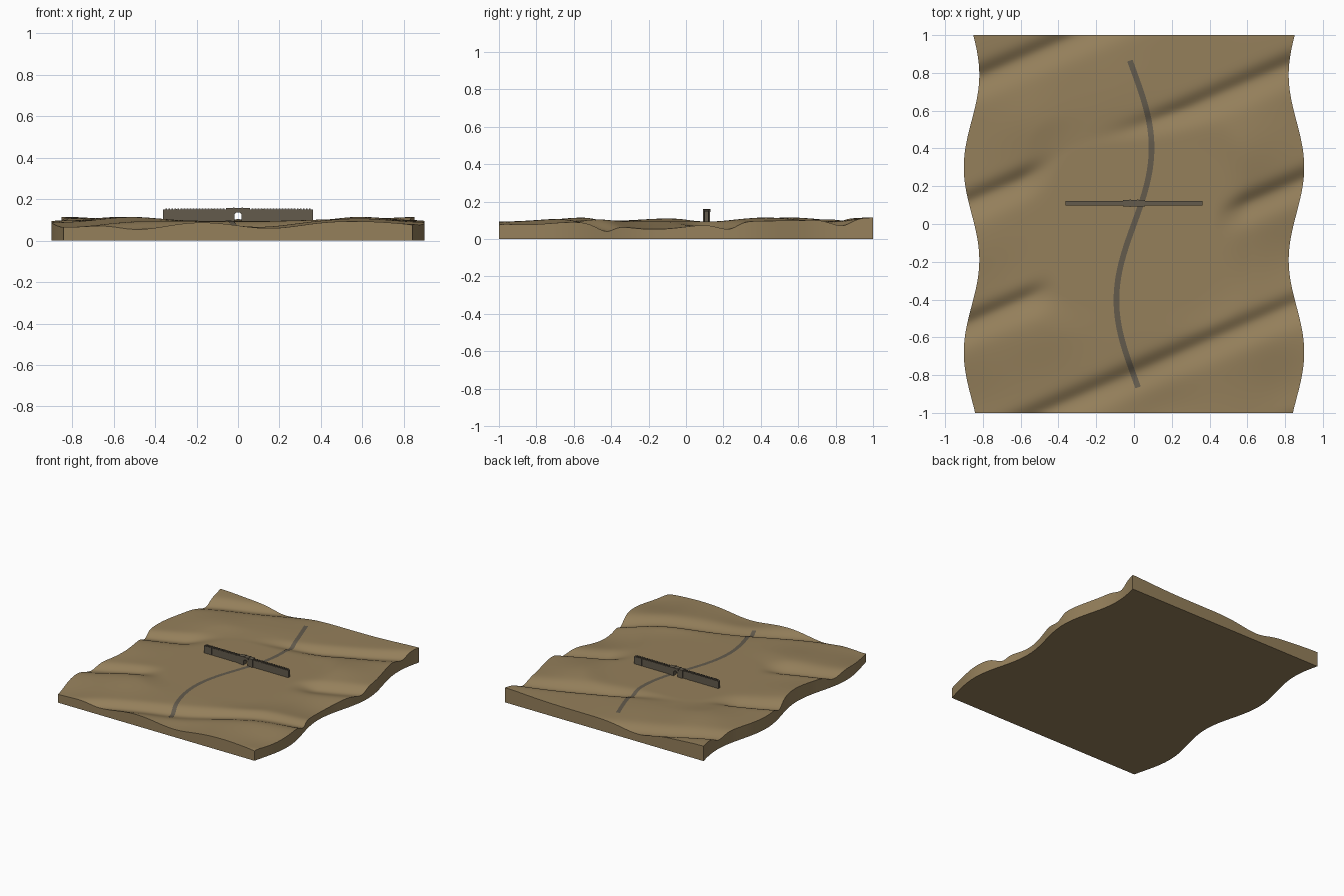
import bpy, bmesh, math
from mathutils import Vector

old = bpy.data.objects.get("Cube")
if old:
    bpy.data.objects.remove(old, do_unlink=True)


def material(name, rgb):
    m = bpy.data.materials.new(name)
    m.use_nodes = True
    m.diffuse_color = (*rgb, 1)
    m.node_tree.nodes["Principled BSDF"].inputs["Base Color"].default_value = (*rgb, 1)
    return m


SAND = material("sand", (0.30, 0.215, 0.105))
STONE = material("weathered stone", (0.125, 0.104, 0.073))


def finish(bm, name, mat, smooth=False):
    bmesh.ops.recalc_face_normals(bm, faces=bm.faces)
    me = bpy.data.meshes.new(name)
    bm.to_mesh(me)
    bm.free()
    me.materials.append(mat)
    ob = bpy.data.objects.new(name, me)
    bpy.context.collection.objects.link(ob)
    if smooth:
        bpy.ops.object.select_all(action="DESELECT")
        ob.select_set(True)
        bpy.context.view_layer.objects.active = ob
        bpy.ops.object.shade_smooth_by_angle(angle=math.radians(50))
    return ob


def add_box(bm, x0, x1, y0, y1, z0, z1):
    v = bmesh.ops.create_cube(bm, size=1)["verts"]
    for p in v:
        p.co = Vector((x0 if p.co.x < 0 else x1,
                       y0 if p.co.y < 0 else y1,
                       z0 if p.co.z < 0 else z1))


# Broad rises and hollows: x, y, height, radius
SWELLS = [
    (0.88, -0.18, -0.045, 0.28), (0.15, -1, -0.035, 0.22),
    (-0.84, -1, -0.03, 0.25), (0.58, -0.58, 0.02, 0.25),
    (0.9, 1, 0.02, 0.3), (-0.55, 0.55, 0.02, 0.2),
    (-0.85, 1, 0.02, 0.25), (0.58, 0.42, 0.02, 0.2),
    (-0.52, -0.55, 0.02, 0.2), (-0.85, -0.1, 0.015, 0.2),
    (0.85, -0.85, -0.02, 0.2), (-0.1, 0.7, 0.008, 0.2),
]
FLAT = 0.095
PITCH = 0.64


def half_width(y):
    return 0.86 + 0.041 * math.cos(math.tau * (y - 0.3) / 0.98)


def ground(x, y):
    # Level clearing in the middle, dunes and slanted gullies around it
    r = (x ** 4 + y ** 4) ** 0.25
    m = min(1, max(0, (r - 0.42) / 0.2))
    m = m * m * (3 - 2 * m)
    swell = sum(h * math.exp(-((x - a) ** 2 + (y - b) ** 2) / s ** 2)
                for a, b, h, s in SWELLS)
    t = (y - 0.43 * x + 0.795 + PITCH / 2) % PITCH - PITCH / 2
    gully = math.exp(-(t / (0.06 if t > 0 else 0.085)) ** 2)
    return FLAT + m * (swell - 0.037 * gully)


# Terrain slab with wavy sides
bm = bmesh.new()
bmesh.ops.create_grid(bm, x_segments=110, y_segments=130, size=1)
for v in bm.verts:
    v.co.x *= half_width(v.co.y)
    v.co.z = ground(v.co.x, v.co.y)
rim = [e for e in bm.edges if e.is_boundary]
new = bmesh.ops.extrude_edge_only(bm, edges=rim)["geom"]
for v in new:
    if isinstance(v, bmesh.types.BMVert):
        v.co.z = 0
bmesh.ops.holes_fill(bm, edges=[e for e in bm.edges if e.is_boundary], sides=0)
finish(bm, "terrain", SAND, True)

# Winding road laid over the ground
bm = bmesh.new()
rows = []
STEPS = 120
for i in range(STEPS + 1):
    y = -0.865 + 1.73 * i / STEPS
    c = Vector((0.093 * math.sin(3.9 * y), y, 0))
    n = Vector((1, -0.093 * 3.9 * math.cos(3.9 * y), 0)).normalized()
    row = []
    for k in (-1, 0, 1):
        p = c + n * 0.015 * k
        p.z = ground(p.x, p.y) + 0.003
        row.append(bm.verts.new(p))
    rows.append(row)
for a, b in zip(rows, rows[1:]):
    for k in (0, 1):
        bm.faces.new((a[k], a[k + 1], b[k + 1], b[k]))
finish(bm, "road", STONE, True)

# Long wall on both sides of the gate, with ribs and battlements
BASE = 0.085
Y = 0.11
for side, name in ((1, "left_wall"), (-1, "right_wall")):
    bm = bmesh.new()

    def part(x0, x1, depth, z0, z1):
        xs = sorted((side * x0, side * x1))
        add_box(bm, *xs, Y - depth, Y + depth, z0, z1)

    part(0.055, 0.362, 0.011, BASE, 0.15)
    for x in (0.12, 0.297):
        part(x - 0.003, x + 0.003, 0.013, BASE, 0.152)
    for i in range(20):
        x = 0.066 + i * 0.0145
        part(x, x + 0.008, 0.011, 0.149, 0.156)
    finish(bm, name, STONE)

# Gatehouse with an arched passage
bm = bmesh.new()
R, SPRING = 0.018, 0.119
outline = [(-0.058, BASE), (-R, BASE)]
outline += [(-R * math.cos(math.pi * i / 12), SPRING + R * math.sin(math.pi * i / 12))
            for i in range(13)]
outline += [(R, BASE), (0.058, BASE), (0.058, 0.157), (-0.058, 0.157)]
face = bm.faces.new([bm.verts.new((x, Y - 0.018, z)) for x, z in outline])
ext = bmesh.ops.extrude_face_region(bm, geom=[face])["geom"]
for v in ext:
    if isinstance(v, bmesh.types.BMVert):
        v.co.y = Y + 0.018
for x in (-0.02, 0.02):
    add_box(bm, x - 0.004, x + 0.004, Y - 0.02, Y + 0.02, 0.145, 0.16)
finish(bm, "gatehouse", STONE)
